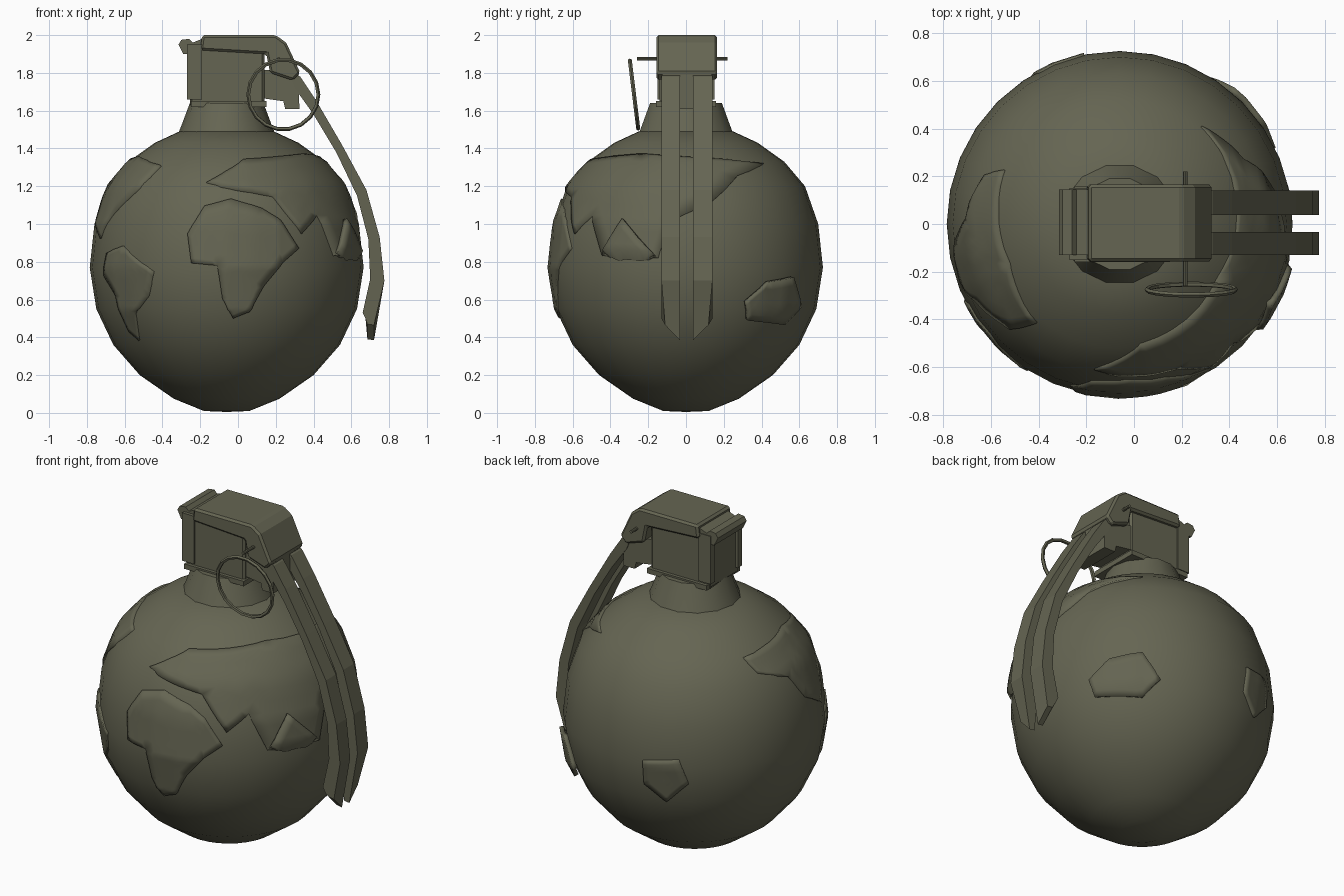
import bpy, bmesh, math
from mathutils import Vector, Matrix

if "Cube" in bpy.data.objects:
    bpy.data.objects.remove(bpy.data.objects["Cube"])

olive = bpy.data.materials.new("olive_drab")
olive.use_nodes = True
OLIVE = (0.13, 0.13, 0.085, 1)
olive.diffuse_color = OLIVE
olive.node_tree.nodes["Principled BSDF"].inputs["Base Color"].default_value = OLIVE

AXIS_X = -0.06
CENTRE = Vector((AXIS_X, 0, 0.77))


def finish(bm, name, smooth=None, bevel=0):
    bmesh.ops.recalc_face_normals(bm, faces=bm.faces)
    mesh = bpy.data.meshes.new(name)
    bm.to_mesh(mesh)
    bm.free()
    ob = bpy.data.objects.new(name, mesh)
    bpy.context.collection.objects.link(ob)
    mesh.materials.append(olive)
    if bevel:
        mod = ob.modifiers.new("soft_edges", "BEVEL")
        mod.width, mod.segments = bevel, 1
    if smooth:
        bpy.ops.object.select_all(action="DESELECT")
        ob.select_set(True)
        bpy.context.view_layer.objects.active = ob
        bpy.ops.object.shade_smooth_by_angle(angle=math.radians(smooth))
    return ob


def lathe(name, profile, steps, smooth):
    bm = bmesh.new()
    verts = [bm.verts.new((AXIS_X + r, 0, z)) for r, z in profile]
    edges = [bm.edges.new(pair) for pair in zip(verts, verts[1:])]
    bmesh.ops.spin(bm, geom=verts + edges, cent=(AXIS_X, 0, 0), axis=(0, 0, 1),
                   angle=math.tau, steps=steps)
    bmesh.ops.remove_doubles(bm, verts=bm.verts, dist=0.0005)
    return finish(bm, name, smooth)


def extrude_y(outline, y0, y1):
    """Solid from an x-z outline, spanning y0 to y1."""
    bm = bmesh.new()
    face = bm.faces.new([bm.verts.new((x, y0, z)) for x, z in outline])
    out = bmesh.ops.extrude_face_region(bm, geom=[face])
    moved = [v for v in out["geom"] if isinstance(v, bmesh.types.BMVert)]
    bmesh.ops.translate(bm, verts=moved, vec=(0, y1 - y0, 0))
    return bm


def box(name, x, y, z, bevel=0):
    outline = [(x[0], z[0]), (x[1], z[0]), (x[1], z[1]), (x[0], z[1])]
    return finish(extrude_y(outline, *y), name, bevel=bevel)


# Round body and neck
body = lathe("body", [(0, 0.005), (0.12, 0.01), (0.28, 0.075), (0.46, 0.2), (0.6, 0.36),
                      (0.69, 0.55), (0.725, 0.77), (0.7, 1.0), (0.63, 1.2), (0.52, 1.33),
                      (0.38, 1.43), (0.25, 1.49), (0, 1.5)], 32, 40)
lathe("neck", [(0, 1.45), (0.26, 1.47), (0.24, 1.52), (0.195, 1.64), (0, 1.64)], 14, 40)


# Raised land masses, outlined in degrees east of the front and north
def land(name, outline):
    bm = bmesh.new()
    face = bm.faces.new([bm.verts.new((lon, lat, 0)) for lon, lat in outline])
    bmesh.ops.triangulate(bm, faces=[face])
    bmesh.ops.subdivide_edges(bm, edges=bm.edges, cuts=5, use_grid_fill=True)
    bmesh.ops.triangulate(bm, faces=bm.faces)
    for v in bm.verts:
        lon, lat = math.radians(v.co.x), math.radians(v.co.y)
        v.co = CENTRE + 0.74 * Vector((math.sin(lon) * math.cos(lat),
                                       -math.cos(lon) * math.cos(lat), math.sin(lat)))
    ob = finish(bm, name, 40)
    wrap = ob.modifiers.new("hug_body", "SHRINKWRAP")
    wrap.target, wrap.offset, wrap.wrap_mode = body, 0.009, "ABOVE_SURFACE"
    rim = ob.modifiers.new("rim", "SOLIDIFY")
    rim.thickness, rim.offset = 0.025, -1


land("africa", [(-17, 14), (-10, 26), (2, 29), (16, 25), (24, 20), (32, 8), (24, 2),
                (16, -8), (10, -19), (3, -22), (-2, -13), (-4, 1), (-15, 2)])
land("south_america", [(-62, 6), (-50, 9), (-32, -2), (-36, -12), (-45, -20), (-49, -32),
                       (-54, -28), (-56, -12), (-64, -4)])
land("north_america", [(-70, 12), (-62, 22), (-46, 34), (-40, 45), (-70, 50), (-115, 46),
                       (-110, 38), (-92, 32), (-84, 20)])
land("eurasia", [(-10, 36), (4, 33), (22, 30), (34, 14), (44, 22), (52, 5), (62, 20),
                 (78, 4), (84, 20), (102, 28), (118, 40), (140, 46), (60, 52), (10, 48)])
land("australia", [(116, -14), (126, -6), (140, -4), (148, -16), (140, -24), (118, -22)])
land("pacific_isle", [(-168, 2), (-152, 4), (-148, -8), (-158, -18), (-168, -10)])

# Fuze head and its cap
box("fuze_block", (-0.255, 0.14), (-0.14, 0.14), (1.62, 1.95), 0.012)
box("fuze_collar", (-0.25, 0.15), (-0.16, 0.16), (1.62, 1.65))
finish(extrude_y([(-0.19, 2.0), (0.2, 2.0), (0.255, 1.96), (0.33, 1.8), (0.29, 1.76),
                  (0.17, 1.8), (0.15, 1.9), (-0.2, 1.92)], -0.157, 0.165), "cap", bevel=0.012)
finish(extrude_y([(0.1, 1.82), (0.32, 1.8), (0.325, 1.61), (0.25, 1.61), (0.24, 1.65),
                  (0.1, 1.67)], -0.125, 0.135), "cap_bracket")

# Hinge bar behind the cap
finish(extrude_y([(-0.315, 1.95), (-0.29, 1.9), (-0.25, 1.9), (-0.2, 1.93), (-0.19, 1.98),
                  (-0.24, 1.96), (-0.26, 1.98), (-0.3, 1.975)], -0.13, 0.145), "hinge_bar")
for side in (-1, 1):
    y = side * 0.13
    box("hinge_post", (-0.27, -0.19), (y - 0.02, y + 0.02), (1.66, 1.95))

# Two-pronged safety lever
LEVER = [(0.26, 1.82), (0.33, 1.78), (0.41, 1.66), (0.55, 1.42), (0.68, 1.18), (0.75, 0.93),
         (0.775, 0.7), (0.72, 0.385), (0.685, 0.39), (0.675, 0.5), (0.66, 0.53), (0.7, 0.71),
         (0.69, 0.92), (0.63, 1.15), (0.52, 1.38), (0.4, 1.58), (0.3, 1.72)]
for name, inner, outer in (("lever_front", -0.033, -0.13), ("lever_back", 0.037, 0.14)):
    bm = extrude_y(LEVER, inner, outer)
    for v in bm.verts:
        if v.co.z < 0.45 and abs(v.co.y - outer) < 0.001:
            v.co.z += 0.08
            v.co.y *= 0.85
    finish(bm, name)

# Pull ring and pin
bpy.ops.mesh.primitive_torus_add(location=(0.24, -0.275, 1.685), major_radius=0.185,
                                 minor_radius=0.011, major_segments=18, minor_segments=5,
                                 rotation=(math.radians(97), 0, 0))
ring = bpy.context.object
ring.name = "pull_ring"
ring.data.materials.append(olive)

bm = bmesh.new()
bmesh.ops.create_cone(bm, cap_ends=True, segments=8, radius1=0.009, radius2=0.009, depth=0.48,
                      matrix=Matrix.Translation((0.215, -0.02, 1.875))
                      @ Matrix.Rotation(math.pi / 2, 4, "X"))
finish(bm, "pin")
